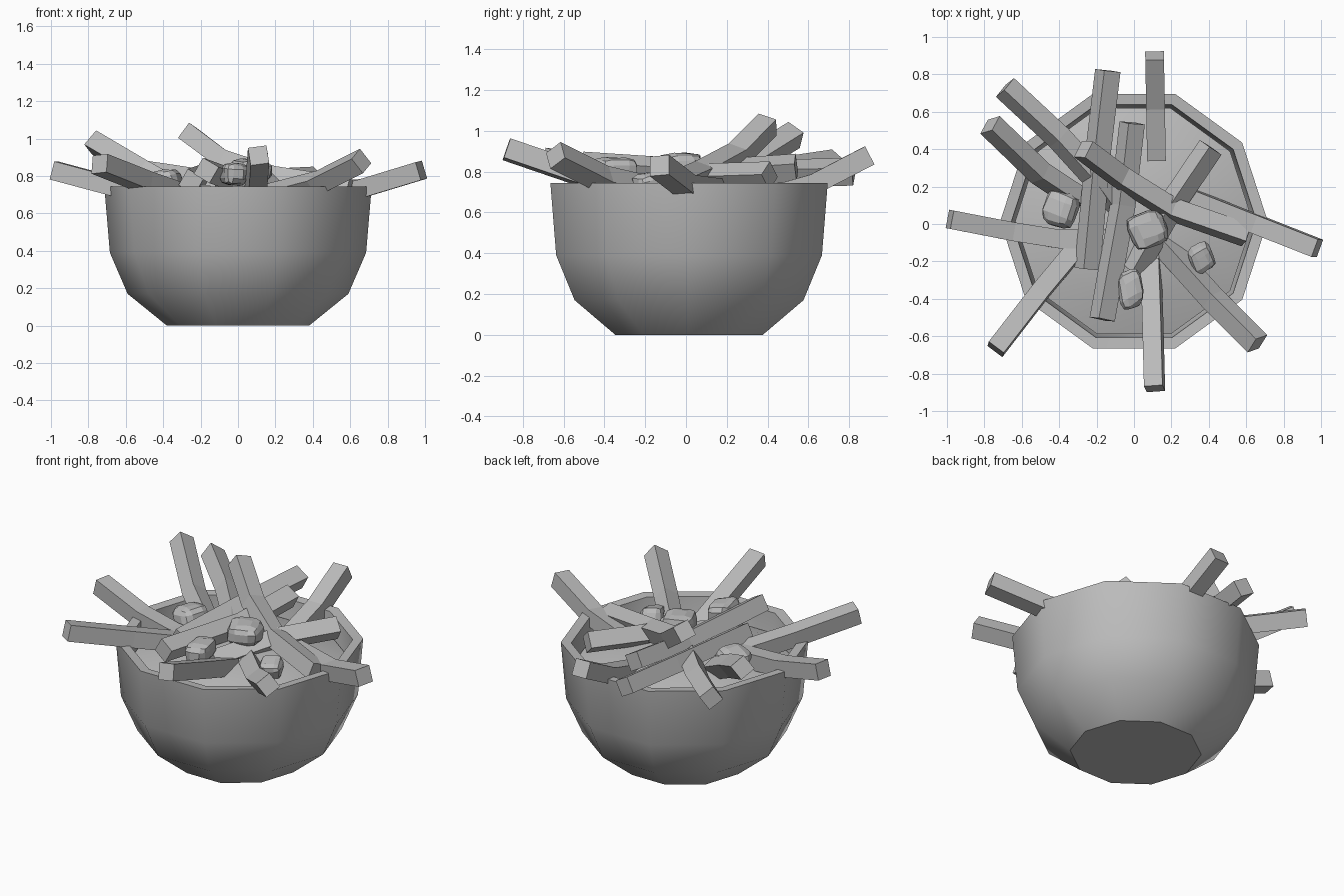
import bpy, bmesh, math, random
from mathutils import Vector, Matrix

random.seed(4)
cube = bpy.data.objects.get("Cube")
if cube:
    bpy.data.objects.remove(cube, do_unlink=True)

SIDES = 10
CENTRE_Y = 0.015

grey = bpy.data.materials.new("plain_grey")
grey.use_nodes = True
grey.diffuse_color = (0.5, 0.5, 0.5, 1)
grey.node_tree.nodes["Principled BSDF"].inputs["Base Color"].default_value = (0.5, 0.5, 0.5, 1)


def make_object(name, bm, smooth_angle=None):
    bmesh.ops.recalc_face_normals(bm, faces=bm.faces)
    mesh = bpy.data.meshes.new(name)
    bm.to_mesh(mesh)
    bm.free()
    mesh.materials.append(grey)
    ob = bpy.data.objects.new(name, mesh)
    bpy.context.collection.objects.link(ob)
    if smooth_angle:
        bpy.ops.object.select_all(action='DESELECT')
        ob.select_set(True)
        bpy.context.view_layer.objects.active = ob
        bpy.ops.object.shade_smooth_by_angle(angle=math.radians(smooth_angle))
    return ob


def skin(bm, rings):
    """Join rings of vertices and close both ends."""
    for a, b in zip(rings, rings[1:]):
        n = len(a)
        for i in range(n):
            bm.faces.new((a[i], a[(i + 1) % n], b[(i + 1) % n], b[i]))
    bm.faces.new(rings[0])
    bm.faces.new(rings[-1])


def lathe(name, profile, angle):
    bm = bmesh.new()
    rings = []
    for r, z in profile:
        rings.append([bm.verts.new((r * math.cos(i * math.tau / SIDES),
                                    r * math.sin(i * math.tau / SIDES) + CENTRE_Y, z))
                      for i in range(SIDES)])
    skin(bm, rings)
    return make_object(name, bm, angle)


def fry(name, path, roll, width=0.1):
    """Sweep a square along a path of points."""
    pts = [Vector(p) for p in path]
    bm = bmesh.new()
    rings = []
    for i, p in enumerate(pts):
        along = (pts[min(i + 1, len(pts) - 1)] - pts[max(i - 1, 0)]).normalized()
        side = along.cross(Vector((0, 0, 1))).normalized()
        up = side.cross(along)
        ring = []
        for k in range(4):
            t = math.radians(roll + 45 + 90 * k)
            ring.append(bm.verts.new(p + (side * math.cos(t) + up * math.sin(t)) * width * 0.707))
        rings.append(ring)
    skin(bm, rings)
    return make_object(name, bm)


def curd(name, loc, size):
    """Chunky lump: a bevelled, slightly uneven block."""
    bm = bmesh.new()
    bmesh.ops.create_cube(bm, size=2)
    bmesh.ops.bevel(bm, geom=bm.edges[:], offset=0.6, segments=2, profile=0.5, affect='EDGES')
    for v in bm.verts:
        v.co *= random.uniform(0.93, 1.07)
    turn = Matrix.Rotation(random.uniform(0, 3), 4, 'Z') @ Matrix.Rotation(random.uniform(-0.5, 0.5), 4, 'X')
    bm.transform(Matrix.Translation(loc) @ Matrix.Diagonal((*size, 1)) @ turn)
    return make_object(name, bm)


# Thick ten-sided bowl and the sauce inside it
lathe("bowl", [(0.38, 0), (0.59, 0.17), (0.685, 0.39), (0.715, 0.745),
               (0.655, 0.74), (0.63, 0.42), (0.54, 0.21), (0.34, 0.06)], 38)
lathe("sauce", [(0.5, 0.5), (0.635, 0.62), (0.45, 0.68), (0.22, 0.72), (0.05, 0.73)], 60)

# Fries: path from the outer tip inward, then roll in degrees
fries = {
    "left_rim_fry": ([(-.985, .025, .83), (-.65, -.04, .74), (-.4, -.08, .71), (-.15, -.08, .70)], 0),
    "right_rim_fry": ([(.98, -.13, .83), (.65, .0, .73), (.27, .15, .71)], 5),
    "inner_right_fry": ([(.41, .41, .78), (.2, .1, .77), (0, -.25, .71)], 40),
    "back_fry": ([(.11, .9, .88), (.115, .63, .74), (.12, .35, .66)], 0),
    "front_fry": ([(.11, -.88, .91), (.1, -.5, .78), (.09, -.2, .68)], 8),
    "back_left_fry": ([(-.14, .82, .80), (-.19, .4, .79), (-.25, -.24, .77)], 30),
    "long_fry": ([(-.69, .73, .84), (-.4, .46, .80), (-.2, .24, .77), (-.1, .1, .71)], 35),
    "tall_fry": ([(-.27, .4, 1.03), (-.07, .25, .88), (.2, .08, .79), (.6, -.06, .73)], 20),
    "high_left_fry": ([(-.77, .53, .98), (-.5, .27, .82), (-.29, .13, .70)], 35),
    "front_left_fry": ([(-.74, -.67, .865), (-.5, -.36, .77), (-.3, -.12, .70)], 5),
    "crossing_fry": ([(-.01, .54, .82), (-.06, .1, .79), (-.17, -.51, .83)], 30),
    "front_right_fry": ([(.66, -.64, .88), (.42, -.4, .76), (.15, -.1, .69)], 35),
}
for name, (path, roll) in fries.items():
    fry(name, path, roll)

# Lumps resting on top
curd("left_curd", (-.39, .08, .77), (.085, .095, .06))
curd("middle_curd", (.07, -.03, .83), (.1, .1, .06))
curd("front_curd", (-.02, -.35, .81), (.065, .1, .06))
curd("right_curd", (.36, -.18, .74), (.062, .07, .055))
